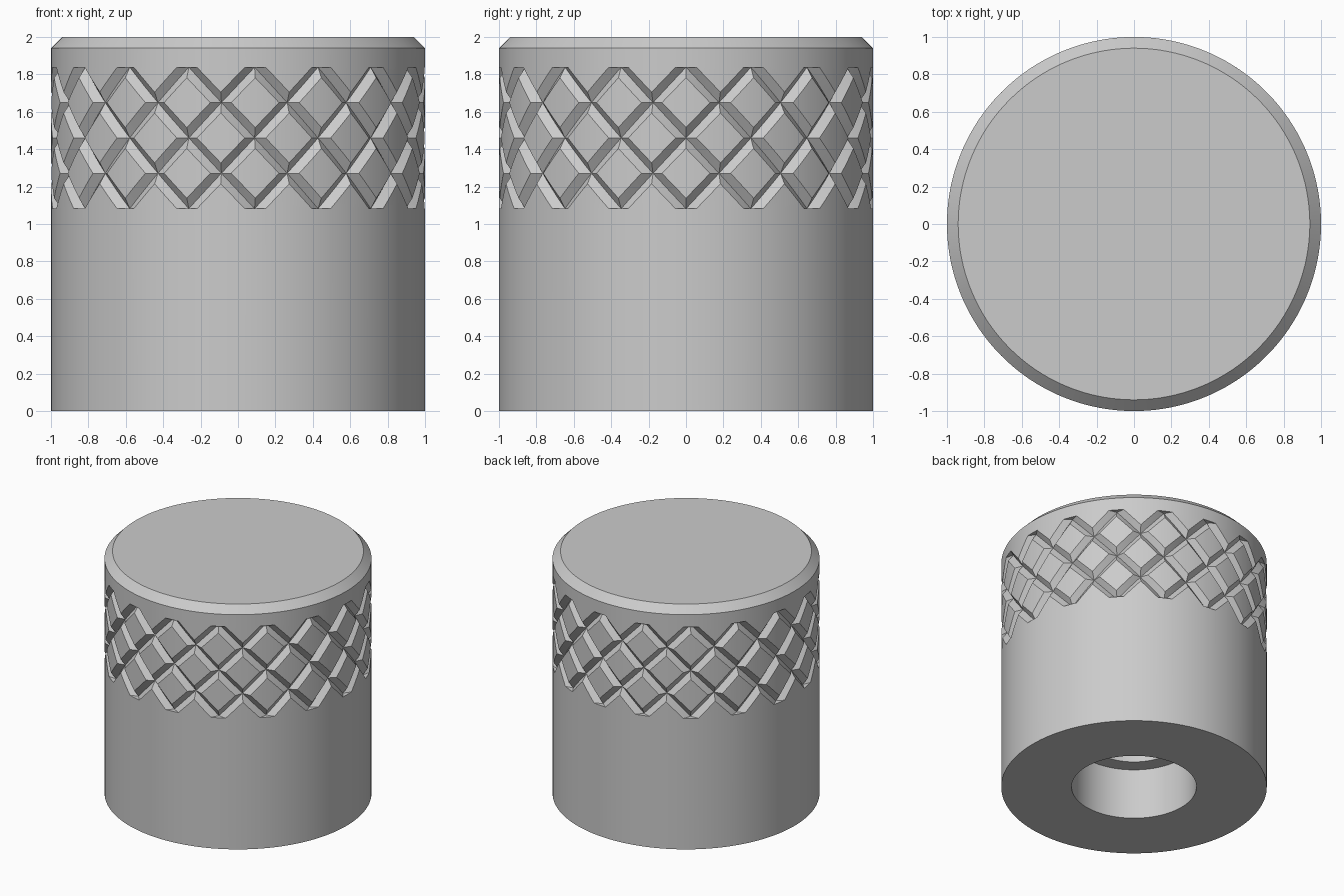
import bpy, bmesh
from math import pi, cos, sin
from mathutils import Vector

if "Cube" in bpy.data.objects:
    bpy.data.objects.remove(bpy.data.objects["Cube"], do_unlink=True)

GROOVES = 17                # grooves in each slant direction
PITCH = 2 * pi / GROOVES    # angle between grooves
HALF = PITCH / 2
MID, RISE = 1.46, 0.189     # middle of the knurl band, height of half a diamond
LOW, HIGH = MID - 2 * RISE, MID + 2 * RISE
OPEN, DEPTH = 0.056, 0.04   # half opening and depth of the V grooves

# One pitch is laid out flat: x = angle, y = depth below the skin, z = height
flat = bmesh.new()


def add_face(*points):
    flat.faces.new([flat.verts.new(p) for p in points])


def clip(co, no):
    bmesh.ops.bisect_plane(flat, geom=flat.verts[:] + flat.edges[:] + flat.faces[:],
                           plane_co=co, plane_no=no, clear_outer=True, dist=1e-6)


def knurl_diamond(x, z):
    """Raised diamond whose four sloping sides reach the groove centres."""
    dirs = [(1, 0), (0, 1), (-1, 0), (0, -1)]
    outer = [(x + u * HALF, DEPTH, z + v * RISE) for u, v in dirs]
    inner = [(x + u * (HALF - OPEN), 0, z + v * (RISE - OPEN)) for u, v in dirs]
    add_face(*inner)
    for i in range(4):
        j = (i + 1) % 4
        add_face(outer[i], outer[j], inner[j], inner[i])


# Knurl band, trimmed to one pitch and to the band height
for side in (-1, 1):
    knurl_diamond(0, MID + side * RISE)
    for k in (-1, 0, 1):
        knurl_diamond(side * HALF, MID + 2 * k * RISE)
for side in (-1, 1):
    clip((side * HALF, 0, 0), (side, 0, 0))
    clip((0, 0, MID + side * 2 * RISE), (0, 0, side))

# Flat ends of the grooves
for z in (LOW, HIGH):
    add_face((-OPEN, 0, z), (0, DEPTH, z), (OPEN, 0, z))

# Plain turned surfaces: chamfered crown, then skirt with stepped bore
crown = [(0, HIGH), (0, 1.94), (0.06, 2), (1, 2)]
skirt = [(0, LOW), (0, 0), (0.53, 0), (0.53, 0.42), (0.65, 0.42), (0.65, 1), (1, 1)]
for profile in (crown, skirt):
    for (d0, z0), (d1, z1) in zip(profile, profile[1:]):
        add_face((-HALF, d0, z0), (HALF, d0, z0), (HALF, d1, z1), (-HALF, d1, z1))

# Shared columns so the sheet bends smoothly
gap = (HALF - OPEN) / 3
for c in (0, OPEN / 2, OPEN, OPEN + gap, OPEN + 2 * gap):
    for x in {c, -c}:
        bmesh.ops.bisect_plane(flat, geom=flat.verts[:] + flat.edges[:] + flat.faces[:],
                               plane_co=(x, 0, 0), plane_no=(1, 0, 0), dist=1e-6)

# Bend the sheet around the axis and repeat it
body = bmesh.new()
for n in range(GROOVES):
    bent = {}
    for v in flat.verts:
        a, r = v.co.x + n * PITCH, 1 - v.co.y
        bent[v] = body.verts.new(Vector((r * cos(a), r * sin(a), v.co.z)))
    for f in flat.faces:
        body.faces.new([bent[v] for v in f.verts])
bmesh.ops.remove_doubles(body, verts=body.verts[:], dist=1e-4)
bmesh.ops.recalc_face_normals(body, faces=body.faces[:])

mesh = bpy.data.meshes.new("knurled_knob")
body.to_mesh(mesh)
body.free()
flat.free()

grey = bpy.data.materials.new("plain grey")
grey.use_nodes = True
colour = (0.6, 0.6, 0.6, 1)
grey.diffuse_color = colour
grey.node_tree.nodes["Principled BSDF"].inputs["Base Color"].default_value = colour
mesh.materials.append(grey)

knob = bpy.data.objects.new("knurled_knob", mesh)
bpy.context.collection.objects.link(knob)
bpy.ops.object.select_all(action="DESELECT")
knob.select_set(True)
bpy.context.view_layer.objects.active = knob
bpy.ops.object.shade_smooth_by_angle(angle=pi / 7)
